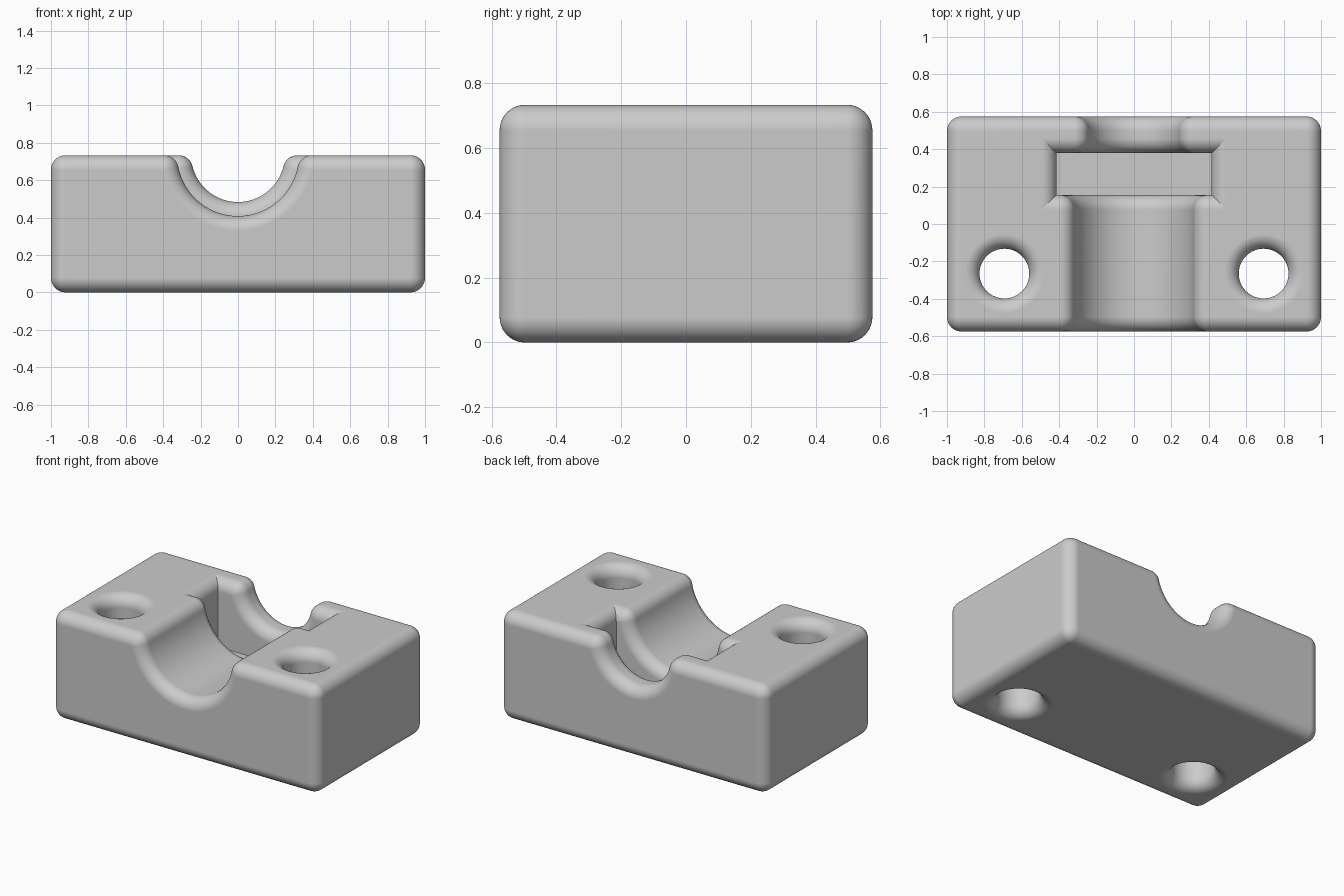
import bpy, bmesh
from math import sin, cos, pi, atan2, sqrt

cube = bpy.data.objects.get("Cube")
if cube:
    bpy.data.objects.remove(cube, do_unlink=True)

# Main sizes
HALF_X, HALF_Y, HEIGHT = 1.0, 0.575, 0.733
FILLET = 0.078
FRONT_R, REAR_R = 0.325, 0.25            # groove radii
SLOT_X, SLOT_Y0, SLOT_Y1, FLOOR = 0.415, 0.155, 0.38, 0.28
HOLE_X, HOLE_Y, HOLE_R = 0.693, -0.265, 0.133
N, M = 10, 28                            # fillet and groove steps

grey = bpy.data.materials.new("plain grey")
grey.use_nodes = True
colour = (0.6, 0.6, 0.6, 1)
grey.diffuse_color = colour
grey.node_tree.nodes["Principled BSDF"].inputs["Base Color"].default_value = colour


def arc(cx, cz, radius, a0, a1, steps):
    angles = [a0 + (a1 - a0) * i / steps for i in range(steps + 1)]
    return [(cx + radius * cos(a), cz + radius * sin(a)) for a in angles]


def line(p, q, steps):
    return [(p[0] + (q[0] - p[0]) * i / steps, p[1] + (q[1] - p[1]) * i / steps)
            for i in range(steps + 1)]


def drop(phi):
    return FILLET * (1 - cos(phi))


def section(outer_phi, slot_phi, groove_r=None):
    """Cross-section outline: shrunk by the end fillet, notched by groove or slot."""
    r, outer = FILLET, drop(outer_phi)
    pts = arc(HALF_X - r, r, r - outer, -pi / 2, 0, N)
    pts += arc(HALF_X - r, HEIGHT - r, r - outer, 0, pi / 2, N)
    steps = [slot_phi * i / N for i in range(N + 1)]
    pts += [(SLOT_X + r * (1 - sin(p)), HEIGHT - outer - drop(p)) for p in steps]
    if groove_r:
        d = max(outer, drop(slot_phi))
        cx = sqrt((groove_r + r) ** 2 - r ** 2)
        pts += arc(cx, HEIGHT - r, r - d, pi / 2, atan2(r, -cx), N)
        pts += arc(0, HEIGHT, groove_r + d, atan2(-r, cx), -pi / 2, M)
    else:
        pts += line((SLOT_X, HEIGHT - r), (SLOT_X, FLOOR), N)
        pts += line((SLOT_X, FLOOR), (0, FLOOR), M)
    return pts + [(-x, z) for x, z in reversed(pts)]


def loft(name, rings):
    """Skin closed rings of points and cap both ends."""
    bm = bmesh.new()
    loops = [[bm.verts.new(p) for p in ring] for ring in rings]
    for a, b in zip(loops, loops[1:]):
        for i in range(len(a)):
            j = (i + 1) % len(a)
            bm.faces.new((a[i], a[j], b[j], b[i]))
    bm.faces.new(loops[0])
    bm.faces.new(loops[-1])
    bmesh.ops.remove_doubles(bm, verts=bm.verts, dist=1e-5)
    bmesh.ops.recalc_face_normals(bm, faces=bm.faces)
    mesh = bpy.data.meshes.new(name)
    bm.to_mesh(mesh)
    bm.free()
    mesh.materials.append(grey)
    obj = bpy.data.objects.new(name, mesh)
    bpy.context.collection.objects.link(obj)
    return obj


# Clamp block: front groove, cross slot, then the narrower rear groove
phis = [pi / 2 * i / N for i in range(N + 1)]
inset = [FILLET * (1 - sin(p)) for p in phis]
steps = []
steps += [(-HALF_Y + t, section(p, 0, FRONT_R)) for p, t in reversed(list(zip(phis, inset)))]
steps += [(SLOT_Y0 - t, section(0, p, FRONT_R)) for p, t in zip(phis, inset)]
steps += [(y, section(0, pi / 2)) for y in (SLOT_Y0, SLOT_Y1)]
steps += [(SLOT_Y1 + t, section(0, p, REAR_R)) for p, t in reversed(list(zip(phis, inset)))]
steps += [(HALF_Y - t, section(p, 0, REAR_R)) for p, t in zip(phis, inset)]
block = loft("clamp_block", [[(x, y, z) for x, z in pts] for y, pts in steps])

# Bolt holes with rounded mouths at the top and bottom
lower = [(HOLE_R + drop(p), t) for p, t in reversed(list(zip(phis, inset)))]
upper = [(radius, HEIGHT - t) for radius, t in reversed(lower)]
wide = lower[0][0]
profile = [(wide, -0.1)] + lower + upper + [(wide, HEIGHT + 0.1)]
for side, x in (("left", HOLE_X), ("right", -HOLE_X)):
    turns = [2 * pi * i / 48 for i in range(48)]
    cutter = loft(side + "_hole_cutter",
                  [[(x + rad * cos(a), HOLE_Y + rad * sin(a), z) for a in turns]
                   for rad, z in profile])
    cutter.hide_render = True
    cutter.hide_set(True)
    cut = block.modifiers.new(side + " hole", 'BOOLEAN')
    cut.object, cut.operation, cut.solver = cutter, 'DIFFERENCE', 'EXACT'

# Apply the cuts, remove the cutters and smooth the fillets
bpy.context.view_layer.update()
cut_mesh = bpy.data.meshes.new_from_object(
    block.evaluated_get(bpy.context.evaluated_depsgraph_get()))
block.modifiers.clear()
block.data = cut_mesh
for side in ("left", "right"):
    bpy.data.objects.remove(bpy.data.objects[side + "_hole_cutter"], do_unlink=True)
bpy.ops.object.select_all(action='DESELECT')
block.select_set(True)
bpy.context.view_layer.objects.active = block
bpy.ops.object.shade_smooth_by_angle(angle=pi / 6)
normals = block.modifiers.new("even shading", 'WEIGHTED_NORMAL')
normals.keep_sharp = True
